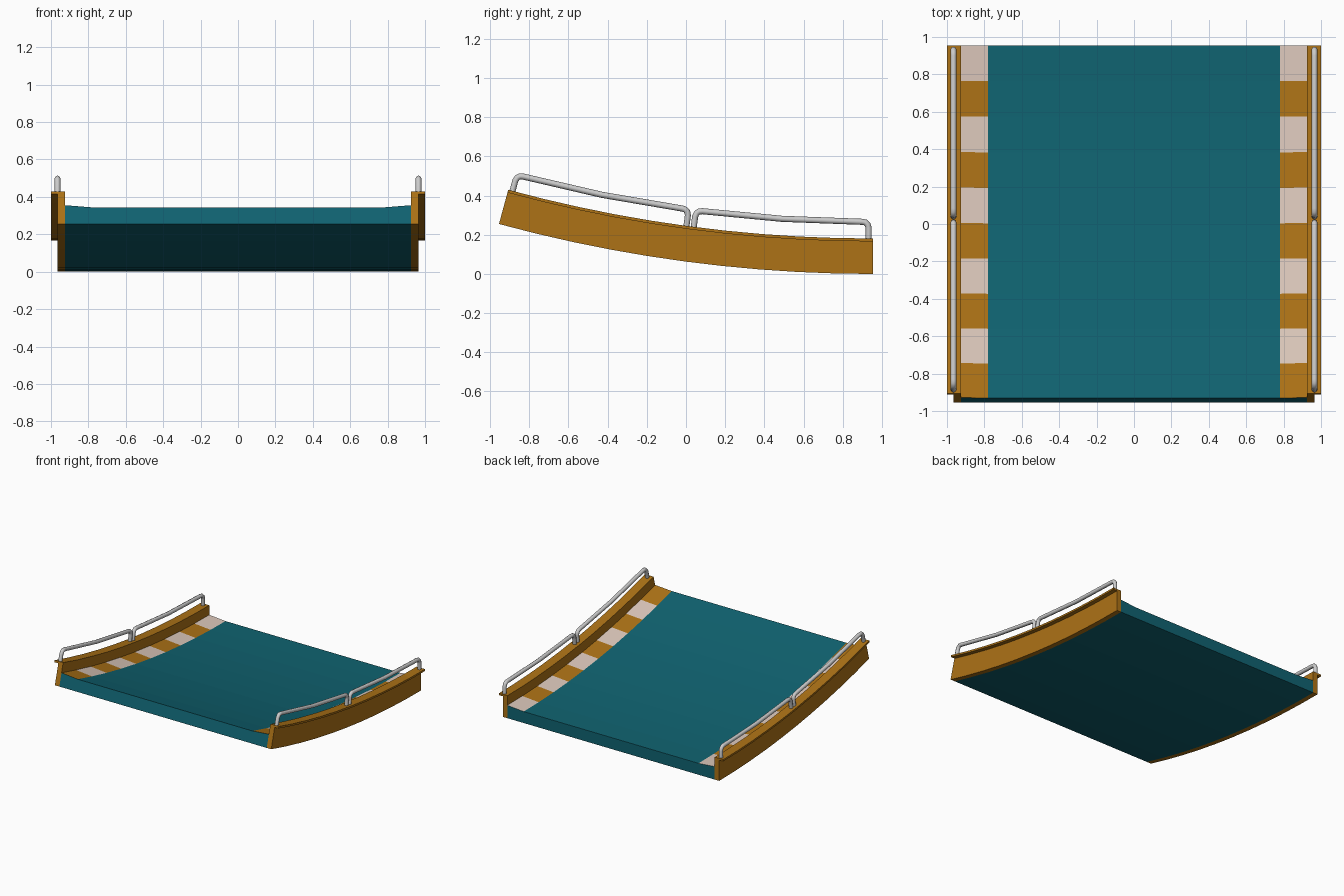
import bpy, bmesh
from math import sin, cos, atan

if "Cube" in bpy.data.objects:
    bpy.data.objects.remove(bpy.data.objects["Cube"])

# Arc: horizontal at the back end, rising toward the front
BACK, RUN, RISE = 0.955, 1.91, 0.255
ANG = 2 * atan(RISE / RUN)
R = RUN / sin(ANG)
SEG = 10


def arc(s, h):
    """Fraction s along the arc, height h above the underside -> (y, z)."""
    return BACK - (R - h) * sin(s * ANG), R - (R - h) * cos(s * ANG)


def material(name, rgb):
    m = bpy.data.materials.new(name)
    m.diffuse_color = (*rgb, 1)
    m.use_nodes = True
    m.node_tree.nodes["Principled BSDF"].inputs["Base Color"].default_value = m.diffuse_color
    return m


teal = material("teal", (0.005, 0.125, 0.165))
orange = material("orange", (0.42, 0.17, 0.008))
cream = material("cream", (0.72, 0.58, 0.50))


def sweep(name, profile, mats, stripe_edges=()):
    """Sweep a closed (x, h) profile along the arc; striped edges alternate."""
    bm = bmesh.new()
    rings = []
    for i in range(SEG + 1):
        ring = []
        for x, h in profile:
            y, z = arc(i / SEG, h)
            ring.append(bm.verts.new((x, y, z)))
        rings.append(ring)
    n = len(profile)
    for i in range(SEG):
        for j in range(n):
            k = (j + 1) % n
            f = bm.faces.new((rings[i][j], rings[i][k], rings[i + 1][k], rings[i + 1][j]))
            if j in stripe_edges:
                f.material_index = 1 + i % 2
    bm.faces.new(rings[0])
    bm.faces.new(rings[-1][::-1])
    bmesh.ops.recalc_face_normals(bm, faces=bm.faces)
    me = bpy.data.meshes.new(name)
    bm.to_mesh(me)
    bm.free()
    for m in mats:
        me.materials.append(m)
    ob = bpy.data.objects.new(name, me)
    bpy.context.collection.objects.link(ob)
    return ob


def rail(name, x, s0, s1):
    """Bent tube handrail standing on the wall between s0 and s1."""
    mid = (s0 + s1) / 2
    half = [(0, 0.17), (0, 0.235), (0.003, 0.253), (0.009, 0.263), (0.018, 0.266)]
    pts = [(s0 + d, h) for d, h in half] + [(mid, 0.266)]
    pts += [(s1 - d, h) for d, h in reversed(half)]
    cu = bpy.data.curves.new(name, 'CURVE')
    cu.dimensions = '3D'
    cu.bevel_depth = 0.0155
    cu.bevel_resolution = 2
    cu.use_fill_caps = True
    sp = cu.splines.new('POLY')
    sp.points.add(len(pts) - 1)
    for p, (s, h) in zip(sp.points, pts):
        p.co = (x, *arc(s, h), 1)
    ob = bpy.data.objects.new(name, cu)
    bpy.context.collection.objects.link(ob)
    sp.use_smooth = True


# Road bed with raised striped kerbs
sweep("road_bed", [(-0.925, 0), (0.925, 0), (0.925, 0.104), (0.78, 0.092),
                   (-0.78, 0.092), (-0.925, 0.104)],
      [teal, cream, orange], stripe_edges=(2, 4))

# Side walls with outward top lip, and two handrails on each
for side, sx in (("left", -1), ("right", 1)):
    prof = [(0.925, 0), (0.965, 0), (0.965, 0.166), (1.0, 0.166), (1.0, 0.181), (0.925, 0.181)]
    sweep(f"{side}_wall", [(sx * x, h) for x, h in prof], [orange])
    rail(f"{side}_back_rail", sx * 0.965, 0.012, 0.487)
    rail(f"{side}_front_rail", sx * 0.965, 0.507, 0.988)
